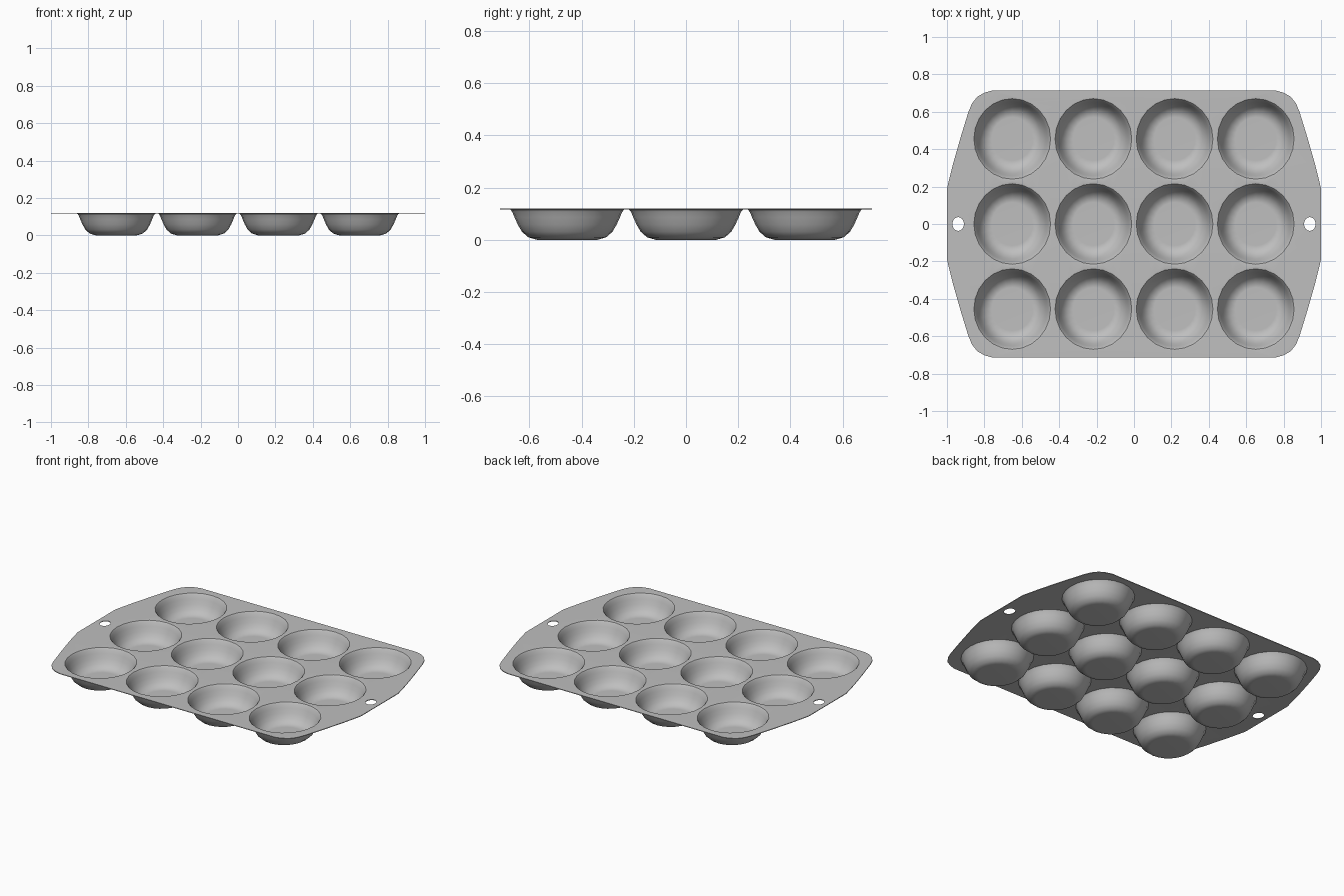
import bpy
import bmesh
from math import cos, sin, tau

cube = bpy.data.objects.get("Cube")
if cube:
    bpy.data.objects.remove(cube, do_unlink=True)

TOP = 0.12
SEGMENTS = 24
SPACING_X, SPACING_Y = 0.434, 0.455
# Cup section from lip to floor: radius, height
CUP = [(0.213, TOP), (0.205, 0.1185), (0.197, 0.108), (0.189, 0.088),
       (0.177, 0.06), (0.162, 0.033), (0.14, 0.013), (0.11, 0.004)]
# One quarter of the tray outline
CORNER = [(1.0, 0.19), (0.968, 0.32), (0.925, 0.47), (0.885, 0.6),
          (0.866, 0.645), (0.838, 0.68), (0.8, 0.702), (0.76, 0.713)]

metal = bpy.data.materials.new("grey metal")
metal.use_nodes = True
colour = (0.52, 0.52, 0.52, 1)
metal.diffuse_color = colour
metal.node_tree.nodes["Principled BSDF"].inputs["Base Color"].default_value = colour

bm = bmesh.new()


def ring(x, y, rx, ry, z, count=SEGMENTS):
    return [bm.verts.new((x + rx * cos(tau * i / count),
                          y + ry * sin(tau * i / count), z)) for i in range(count)]


def loop_edges(verts):
    return [bm.edges.new((v, verts[i - 1])) for i, v in enumerate(verts)]


# Outline mirrored into all four corners
right = CORNER + [(x, -y) for x, y in CORNER][::-1]
right = right[len(CORNER):] + right[:len(CORNER)]
half = [(x, -y) for x, y in CORNER][::-1] + CORNER
outline = half + [(-x, -y) for x, y in half]
edges = loop_edges([bm.verts.new((x, y, TOP)) for x, y in outline])

# Hanging holes in both end handles
for side in (-1, 1):
    edges += loop_edges(ring(side * 0.94, 0, 0.031, 0.037, TOP, 16))

# Cup mouths in a four by three grid
cups = []
for col in range(4):
    for row in range(3):
        x, y = (col - 1.5) * SPACING_X, (row - 1) * SPACING_Y
        mouth = ring(x, y, CUP[0][0], CUP[0][0] * 1.05, TOP)
        edges += loop_edges(mouth)
        cups.append((x, y, mouth))

# Flat sheet between the outline and the openings
bmesh.ops.triangle_fill(bm, edges=edges, use_beauty=True, normal=(0, 0, 1))
bm.normal_update()
for face in bm.faces:
    if face.normal.z < 0:
        face.normal_flip()

# Cup walls and floors
for x, y, upper in cups:
    for radius, z in CUP[1:]:
        lower = ring(x, y, radius, radius * 1.05, z)
        for i in range(SEGMENTS):
            j = (i + 1) % SEGMENTS
            bm.faces.new((upper[i], upper[j], lower[j], lower[i]))
        upper = lower
    bm.faces.new(upper)

mesh = bpy.data.meshes.new("muffin_tray")
bm.to_mesh(mesh)
bm.free()
mesh.materials.append(metal)
tray = bpy.data.objects.new("muffin_tray", mesh)
bpy.context.collection.objects.link(tray)
bpy.ops.object.select_all(action="DESELECT")
tray.select_set(True)
bpy.context.view_layer.objects.active = tray

# Thin sheet thickness, smooth cups, crisp rim
solid = tray.modifiers.new("sheet_thickness", "SOLIDIFY")
solid.thickness = 0.004
solid.offset = -1
bpy.ops.object.modifier_apply(modifier=solid.name)
bpy.ops.object.shade_smooth_by_angle(angle=0.7)
weighted = tray.modifiers.new("flat_sheet_shading", "WEIGHTED_NORMAL")
weighted.keep_sharp = True
